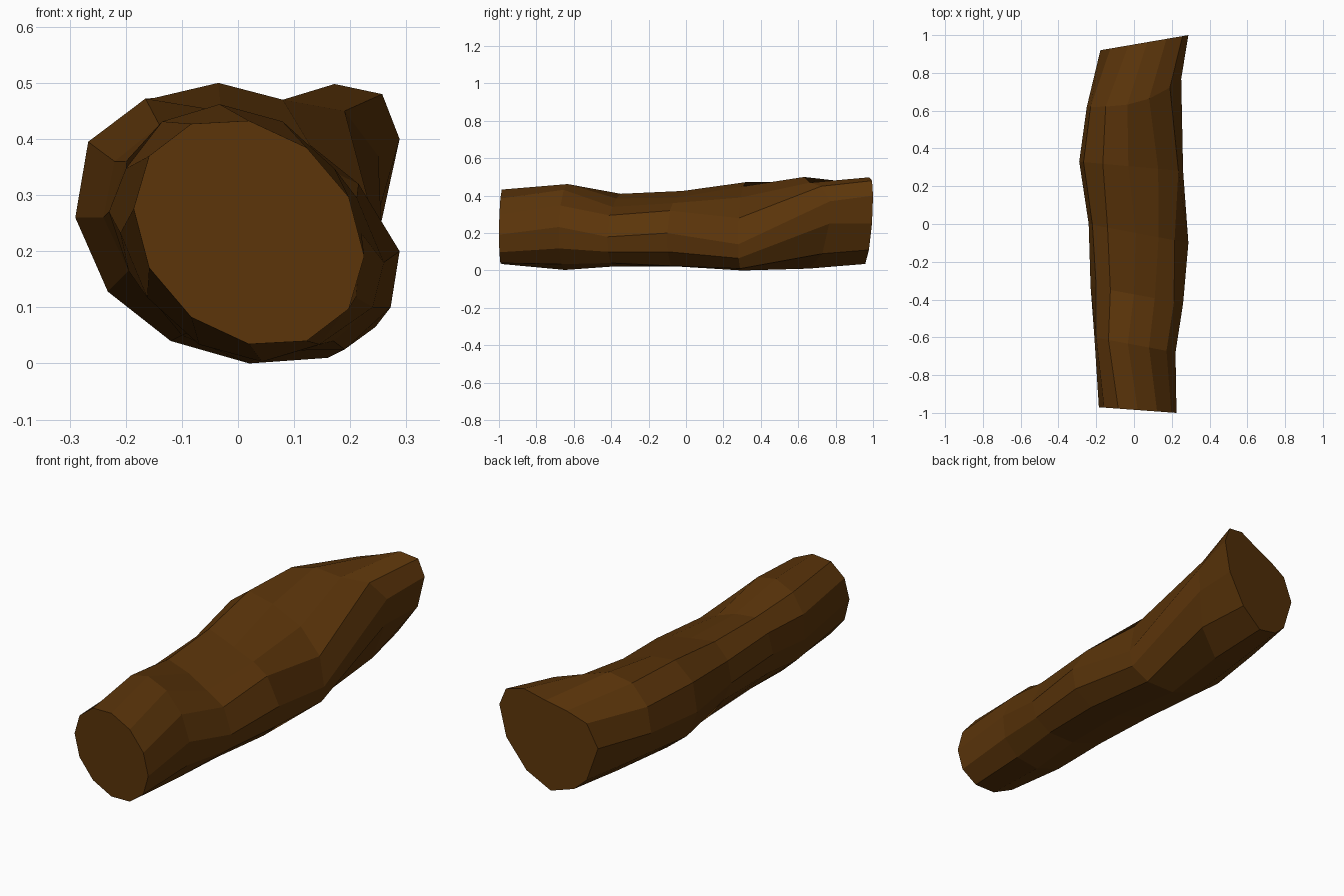
import bpy, bmesh, math

if "Cube" in bpy.data.objects:
    bpy.data.objects.remove(bpy.data.objects["Cube"])

SIDES = 12

# Wood colour
wood = bpy.data.materials.new("brown wood")
wood.diffuse_color = (0.105, 0.035, 0.003, 1)
wood.use_nodes = True
wood.node_tree.nodes["Principled BSDF"].inputs["Base Color"].default_value = wood.diffuse_color


def oval(x0, x1, z0, z1, skew, turn):
    """Skewed oval that fills the given box, with its corners turned by some degrees."""
    pts = []
    for i in range(SIDES):
        t = 2 * math.pi * i / SIDES + math.radians(turn)
        pts.append(((x0 + x1) / 2 + (x1 - x0) / 2 * math.cos(t),
                    (z0 + z1) / 2 + (z1 - z0) / 2 * math.sin(t + math.radians(skew))))
    return pts


# Regular sections at the front
FRONT_CUT = oval(-0.186, 0.225, 0.030, 0.437, -12, 0)
FRONT_SWELL = oval(-0.213, 0.223, 0.003, 0.462, -10, 10)

# Irregular sections, counter-clockwise from the right side
WAIST = [(.26, .18), (.212, .295), (.11, .34), (0, .385), (-.125, .41), (-.2, .36),
         (-.23, .27), (-.195, .165), (-.09, .055), (.05, .022), (.17, .04), (.24, .10)]
MIDDLE = [(.288, .20), (.215, .32), (.13, .36), (.01, .39), (-.14, .425), (-.22, .36),
          (-.24, .26), (-.195, .165), (-.1, .05), (.05, .022), (.19, .025), (.272, .10)]
SWELLING = [(.26, .14), (.235, .28), (.128, .39), (-.03, .45), (-.165, .472), (-.267, .395),
            (-.29, .26), (-.232, .128), (-.12, .04), (.02, 0), (.16, .01), (.245, .065)]
SHOULDER = [(.25, .37), (.19, .45), (.08, .47), (-.035, .50), (-.15, .473), (-.23, .38),
            (-.25, .26), (-.19, .13), (-.08, .04), (.06, .01), (.20, .09), (.245, .25)]
CUT_END = [(.288, .40), (.257, .48), (.172, .498), (.07, .462), (-.03, .432), (-.125, .39),
           (-.178, .28), (-.125, .12), (-.065, .065), (.045, .035), (.16, .11), (.255, .25)]

# Section, y on its left, y on its right, slant power
SECTIONS = [
    (FRONT_CUT, -0.97, -1.00, 1),
    (FRONT_SWELL, -0.60, -0.68, 1),
    (WAIST, -0.33, -0.42, 1),
    (MIDDLE, 0.00, -0.10, 1),
    (SWELLING, 0.33, 0.28, 1),
    (SHOULDER, 0.62, 0.77, 3),
    (CUT_END, 0.92, 1.00, 1),
]


def add_ring(bm, pts, yl, yr, power):
    """Ring of vertices that slants in y from its left to its right side."""
    x0 = min(p[0] for p in pts)
    x1 = max(p[0] for p in pts)
    return [bm.verts.new((x, yl + (yr - yl) * ((x - x0) / (x1 - x0)) ** power, z)) for x, z in pts]


# Log: skin the rings, then cap both cut ends
bm = bmesh.new()
rings = [add_ring(bm, *s) for s in SECTIONS]
for a, b in zip(rings, rings[1:]):
    for i in range(SIDES):
        j = (i + 1) % SIDES
        bm.faces.new((a[i], a[j], b[j], b[i]))
bm.faces.new(rings[0])
bm.faces.new(rings[-1])
bmesh.ops.recalc_face_normals(bm, faces=bm.faces)

mesh = bpy.data.meshes.new("log")
bm.to_mesh(mesh)
bm.free()
mesh.materials.append(wood)
log = bpy.data.objects.new("log", mesh)
bpy.context.collection.objects.link(log)
